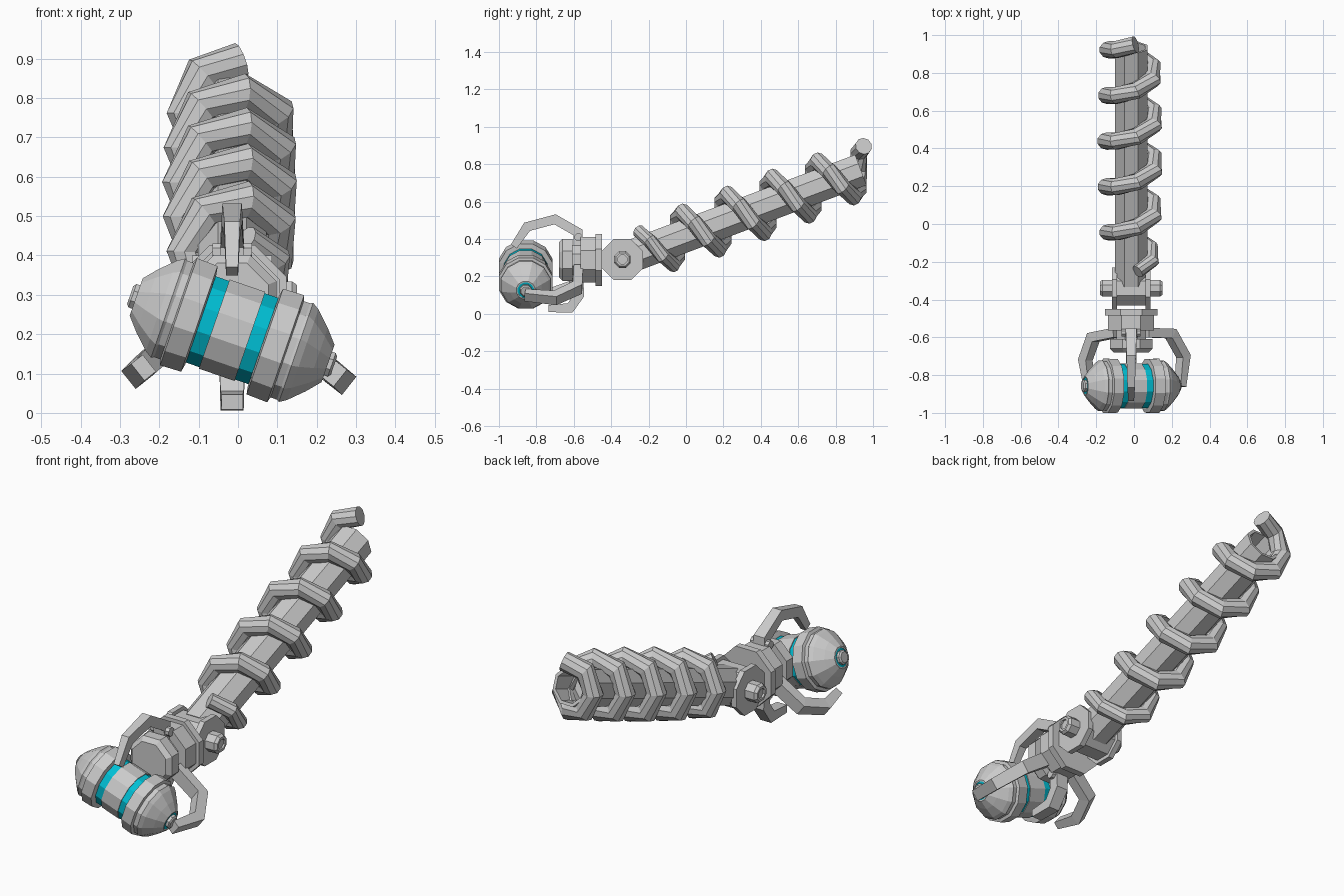
import bpy, bmesh
from math import pi, sin, cos, radians
from mathutils import Vector, Matrix

if "Cube" in bpy.data.objects:
    bpy.data.objects.remove(bpy.data.objects["Cube"])

CX = -0.015  # centre line of the arm
teal = bpy.data.materials.new("teal_glow")
teal.diffuse_color = (0.0, 0.52, 0.66, 1)
teal.use_nodes = True
teal.node_tree.nodes["Principled BSDF"].inputs["Base Color"].default_value = teal.diffuse_color


def finish(name, bm, mat=None):
    bmesh.ops.remove_doubles(bm, verts=bm.verts, dist=1e-5)
    bmesh.ops.recalc_face_normals(bm, faces=bm.faces)
    me = bpy.data.meshes.new(name)
    bm.to_mesh(me)
    bm.free()
    ob = bpy.data.objects.new(name, me)
    bpy.context.collection.objects.link(ob)
    if mat:
        me.materials.append(mat)
    return ob


def skin(bm, rings, caps=True):
    n = len(rings[0])
    for a, b in zip(rings, rings[1:]):
        for i in range(n):
            j = (i + 1) % n
            bm.faces.new((a[i], a[j], b[j], b[i]))
    if caps:
        bm.faces.new(rings[0])
        bm.faces.new(rings[-1])


def lathe(name, origin, axis, profile, sides=8, mat=None):
    """Turn (distance, radius) pairs around an axis."""
    bm = bmesh.new()
    m = Matrix.Translation(origin) @ Vector(axis).to_track_quat('Z', 'Y').to_matrix().to_4x4()
    rings = []
    for d, r in profile:
        angs = [2 * pi * (i + 0.5) / sides for i in range(sides)]
        rings.append([bm.verts.new(m @ Vector((r * cos(a), r * sin(a), d))) for a in angs])
    skin(bm, rings)
    return finish(name, bm, mat)


def sweep(name, pts, ref, sections):
    """Sweep 2D sections along a path, mitring the bends."""
    bm = bmesh.new()
    pts = [Vector(p) for p in pts]
    rings = []
    for i, p in enumerate(pts):
        a = (p - pts[i - 1]).normalized() if i else None
        b = (pts[i + 1] - p).normalized() if i < len(pts) - 1 else None
        a, b = a or b, b or a
        t = (a + b).normalized()
        u = (Vector(ref) - t * t.dot(Vector(ref))).normalized()
        v = t.cross(u) / max(t.dot(a), 0.6)
        rings.append([bm.verts.new(p + u * x + v * y) for x, y in sections[i]])
    skin(bm, rings)
    return finish(name, bm)


def rect(w, t):
    return [(-w, -t), (w, -t), (w, t), (-w, t)]


# arm shaft, hollow at the far end
tilt = radians(20.6)
axis = Vector((0, cos(tilt), sin(tilt)))
up = Vector((0, -sin(tilt), cos(tilt)))
elbow = Vector((CX, -0.34, 0.29))
lathe("arm_shaft", elbow, axis,
      [(0.04, 0.094), (1.362, 0.094), (1.362, 0.078), (1.2, 0.078)])

# cable coiled around the shaft
STEPS, TURNS = 35, 5
path, secs = [], []
for i in range(STEPS + 1):
    f = i / STEPS
    a = 2 * pi * TURNS * f + 0.3 * (1 - f) + 0.2 * f
    r = 0.116 + 0.014 * sin(pi * f)
    path.append(elbow + axis * (0.135 + 1.286 * f)
                + Vector((1, 0, 0)) * r * sin(a) + up * r * cos(a))
    tr = 0.036 + 0.01 * min(1, f * 5)
    secs.append([(tr * cos(2 * pi * k / 10), tr * sin(2 * pi * k / 10)) for k in range(10)])
sweep("coiled_cable", path, axis, secs)

# elbow joint: knuckle, fork plates and pin
X = (1, 0, 0)
lathe("elbow_knuckle", elbow, X, [(-0.075, 0.1), (0.075, 0.1)])
for s, side in ((-1, "left"), (1, "right")):
    lathe("fork_plate_" + side, elbow, (s, 0, 0), [(0.075, 0.119), (0.102, 0.119)])
    lathe("pin_head_" + side, elbow, (s, 0, 0),
          [(0.1, 0.048), (0.152, 0.048), (0.165, 0.038), (0.165, 0.026), (0.155, 0.026)])

# wrist: back plate, hub and palm
wrist = (CX, 0, 0.288)
lathe("wrist_plate", wrist, (0, -1, 0), [(0.45, 0.15), (0.484, 0.15)])
lathe("wrist_hub", wrist, (0, -1, 0), [(0.484, 0.132), (0.565, 0.132), (0.565, 0.085), (0.61, 0.085)])
lathe("palm", wrist, (0, -1, 0), [(0.608, 0.122), (0.66, 0.122), (0.68, 0.1)])

# gripping fingers: path and side direction
fingers = {
    "top": ([(CX, -0.575, 0.35), (CX, -0.578, 0.435), (CX, -0.70, 0.505),
             (CX, -0.85, 0.465), (CX, -0.92, 0.36)], (1, 0, 0)),
    "bottom": ([(CX, -0.575, 0.22), (CX, -0.57, 0.10), (CX, -0.62, 0.031),
                (CX, -0.735, 0.028)], (1, 0, 0)),
    "right": ([(0.06, -0.575, 0.235), (0.195, -0.58, 0.14), (0.262, -0.70, 0.085),
               (0.245, -0.86, 0.10)], (0.62, 0, -0.78)),
    "left": ([(-0.09, -0.575, 0.235), (-0.215, -0.60, 0.14), (-0.258, -0.72, 0.10),
              (-0.24, -0.84, 0.115)], (-0.62, 0, -0.78)),
}
for name, (pts, ref) in fingers.items():
    if name in ("left", "right"):
        ref = (-ref[2], 0, ref[0]) if name == "right" else (ref[2], 0, -ref[0])
        ref = (0.62, 0, 0.78) if name == "right" else (0.62, 0, -0.78)
    n = len(pts)
    taper = 0.45 if name == "top" else 0.8
    sec = [rect(0.034 * (1 - (1 - taper) * i / (n - 1)), 0.025 if i < n - 1 else 0.019)
           for i in range(n)]
    sweep("finger_" + name, pts, ref, sec)

# knuckle pins at the finger roots
for name, z in (("top", 0.41), ("bottom", 0.165)):
    lathe("finger_pin_" + name, (CX, -0.575, z), X, [(-0.05, 0.022), (0.05, 0.022)])

# tilted canister held by the fingers
can = Vector((CX, -0.857, 0.21))
ca = Vector((0.945, 0, -0.327))
lathe("canister_core", can, ca, [(-0.048, 0.124), (0.048, 0.124)], 12)
for s, side in ((-1, "left"), (1, "right")):
    d = ca * s
    lathe("canister_light_band_" + side, can, d, [(0.046, 0.120), (0.09, 0.120)], 12, teal)
    lathe("canister_end_" + side, can, d,
          [(0.084, 0.125), (0.088, 0.147), (0.144, 0.149), (0.148, 0.134), (0.165, 0.134),
           (0.172, 0.138), (0.19, 0.126), (0.228, 0.088), (0.258, 0.052), (0.258, 0.045),
           (0.25, 0.045)], 12)
    lathe("canister_end_light_" + side, can, d, [(0.24, 0.046), (0.255, 0.046)], 12, teal)
    lathe("canister_nub_" + side, can, d, [(0.24, 0.034), (0.268, 0.034), (0.274, 0.026)], 8)
